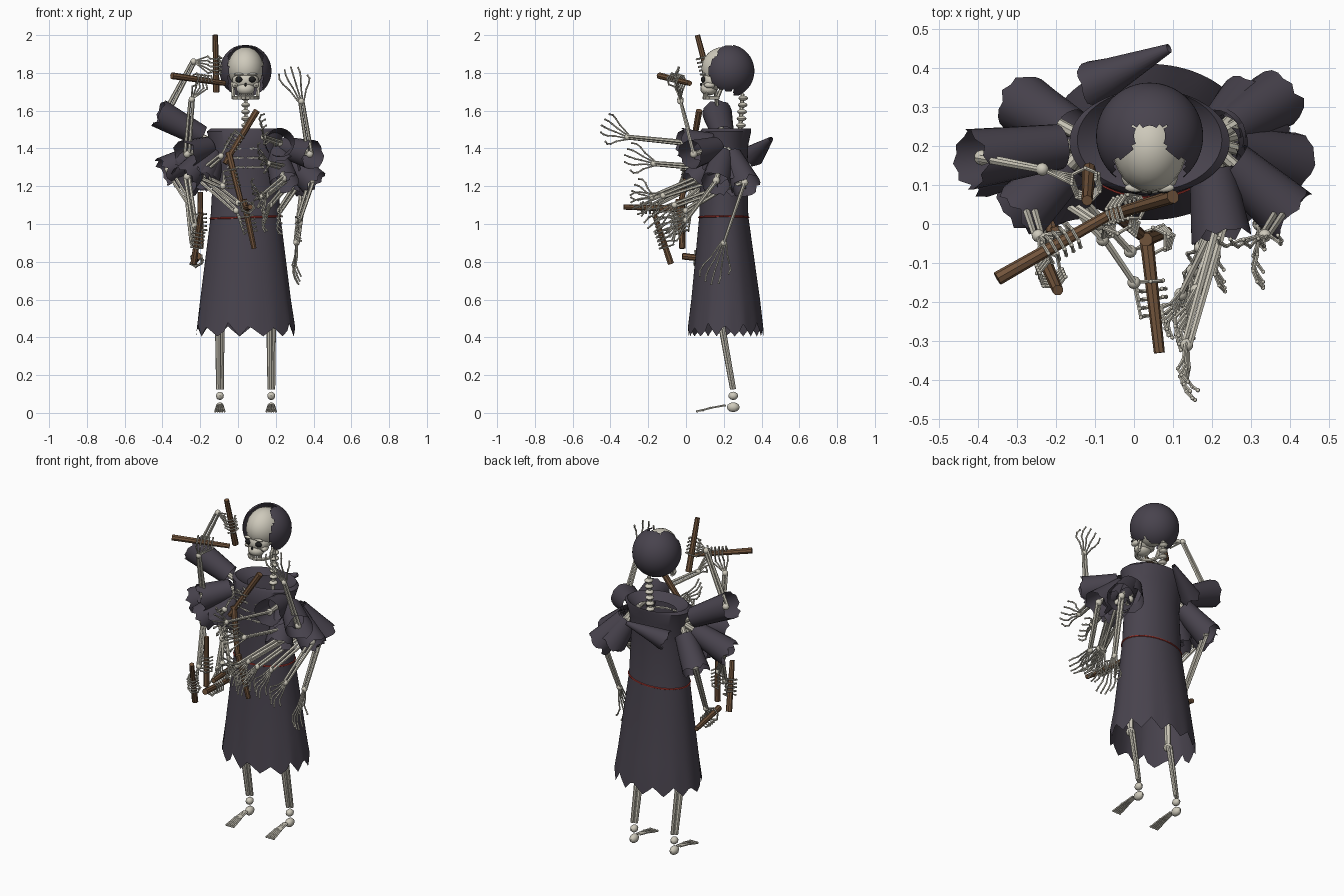
import bpy, bmesh, math, random
from mathutils import Vector as V, Matrix

if "Cube" in bpy.data.objects:
    bpy.data.objects.remove(bpy.data.objects["Cube"])
random.seed(4)
CX = 0.04  # body axis


def mat(name, c):
    m = bpy.data.materials.new(name)
    m.diffuse_color = (*c, 1)
    m.use_nodes = True
    m.node_tree.nodes["Principled BSDF"].inputs["Base Color"].default_value = m.diffuse_color
    return m


BONE = mat("bone", (0.62, 0.59, 0.50))
CLOTH = mat("cloth", (0.065, 0.056, 0.075))
WOOD = mat("wood", (0.17, 0.09, 0.045))
RED = mat("red", (0.4, 0.04, 0.03))
DARK = mat("dark", (0.015, 0.015, 0.015))


def finish(bm, name, m, angle=40):
    bmesh.ops.recalc_face_normals(bm, faces=bm.faces)
    me = bpy.data.meshes.new(name)
    bm.to_mesh(me)
    bm.free()
    me.materials.append(m)
    o = bpy.data.objects.new(name, me)
    bpy.context.collection.objects.link(o)
    bpy.context.view_layer.objects.active = o
    o.select_set(True)
    bpy.ops.object.shade_smooth_by_angle(angle=math.radians(angle))
    o.select_set(False)
    return o


def rod(bm, a, b, r1, r2=None, n=6):
    a, b = V(a), V(b)
    d = b - a
    q = d.to_track_quat('Z', 'Y').to_matrix().to_4x4()
    bmesh.ops.create_cone(bm, cap_ends=True, segments=n, radius1=r1, radius2=r2 or r1,
                          depth=d.length, matrix=Matrix.Translation((a + b) / 2) @ q)


def ball(bm, c, r, n=10):
    r = r if isinstance(r, tuple) else (r, r, r)
    bmesh.ops.create_uvsphere(bm, u_segments=n, v_segments=max(6, n // 2), radius=1,
                              matrix=Matrix.Translation(c) @ Matrix.Diagonal((*r, 1)))


def skin(bm, rings):
    vs = [[bm.verts.new(p) for p in r] for r in rings]
    n = len(vs[0])
    for a, b in zip(vs, vs[1:]):
        for i in range(n):
            bm.faces.new((a[i], a[(i + 1) % n], b[(i + 1) % n], b[i]))


def path(bm, pts, r):
    for a, b in zip(pts, pts[1:]):
        rod(bm, a, b, r, r * 0.8, 5)
        ball(bm, b, r * 1.15, 6)


# Flared sleeve with a torn cuff
def sleeve(name, a, b, r0=0.058, r1=0.078, t0=0.25, n=20):
    a, b = V(a), V(b)
    d = (b - a).normalized()
    u = d.orthogonal().normalized()
    w = d.cross(u)
    rings = []
    for t in (t0, 0.5, 0.8, 1.12):
        r = r0 + (r1 - r0) * (t - t0) / (1.12 - t0)
        ring = []
        for i in range(n):
            an = 2 * math.pi * i / n
            tear = random.uniform(-0.022, 0.012) if t > 1 else 0
            ring.append(a + (b - a) * t + d * tear + (u * math.cos(an) + w * math.sin(an)) * r)
        rings.append(ring)
    bm = bmesh.new()
    skin(bm, rings)
    finish(bm, name, CLOTH)


# Arm: upper bone, radius and ulna, wrist, then an open or gripping hand
def arm(name, side, e, w, t, stick=None):
    s, e, w, t = V((CX + side * 0.15, 0.21, 1.42)), V(e), V(w), V(t)
    s += (e - s).normalized() * 0.02
    sleeve(name + "_sleeve", s, e)
    bm = bmesh.new()
    rod(bm, s, e, 0.016, 0.014, 8)
    ball(bm, e, 0.02)
    d = (w - e).normalized()
    sd = d.cross(V((0, 1, 0.3))).normalized()
    for k in (-1, 1):
        rod(bm, e + sd * 0.011 * k, w + sd * 0.009 * k, 0.010, 0.008)
    ball(bm, w, 0.017)
    if stick:
        a, b = V(stick[0]), V(stick[1])
        ax = (b - a).normalized()
        out = w - t
        out = (out - ax * out.dot(ax)).normalized()
        tan = ax.cross(out)
        for i in range(5):
            c = t + ax * (i - 2) * 0.021
            pts = [w, c + out * 0.042 + ax * (i - 2) * 0.002]
            for an in (60, 125, 190, 250):
                k = math.radians(an) * (-1 if i == 0 else 1)
                pts.append(c + (out * math.cos(k) + tan * math.sin(k)) * 0.034)
            path(bm, pts, 0.005)
        wb = bmesh.new()
        rod(wb, a, b, 0.018, 0.014, 8)
        finish(wb, name + "_stick", WOOD)
    else:
        h = t - w
        f = h.normalized()
        across = f.cross(V((0, 1, 0)) if f.z > 0.6 else V((side, 0.2, 0.1))).normalized()
        palm = f.cross(across)
        for i in range(5):
            k = i - 2
            ln = h.length * (1 - 0.07 * abs(k - 0.3)) * (0.75 if i == 0 else 1)
            pts = [w + f * ln * q + across * k * 0.024 * z + palm * c
                   for q, z, c in ((0, 0.3, 0), (0.45, 0.9, 0), (0.7, 1.4, 0.008),
                                   (0.87, 1.6, -0.004), (1, 1.5, -0.02))]
            path(bm, pts, 0.005)
    finish(bm, name, BONE)


left = [((.38, .04, 1.37), (.335, -.03, 1.65), (.28, -.06, 1.83)),
        ((.35, .31, 1.22), (.31, .20, .90), (.30, .13, .68)),
        ((.39, .16, 1.23), (.32, .0, 1.02), (.31, -.15, .95)),
        ((.22, -.01, 1.43), (.135, -.31, 1.46), (.13, -.45, 1.52)),
        ((.25, .08, 1.30), (.16, -.17, 1.32), (.10, -.32, 1.36)),
        ((.27, .18, 1.25), (.15, -.12, 1.15), (.12, -.28, 1.08)),
        ((.28, .30, 1.23), (.17, -.06, 1.10), (.12, -.20, .98)),
        ((.24, .06, 1.24), (.12, -.18, 1.14), (.07, -.28, 1.17)),
        ((.32, .24, 1.22), (.22, -.0, 1.07), (.21, -.15, .97))]
for i, p in enumerate(left):
    arm(f"left_arm_{i+1}", 1, *p)

right = [((-.39, .17, 1.57), (-.235, .14, 1.86), (-.12, .10, 1.84), ((-.115, .14, 1.70), (-.12, .06, 2.0))),
         ((-.27, .05, 1.37), (-.245, -.03, 1.66), (-.19, -.05, 1.76), ((-.35, -.14, 1.785), (-.07, .02, 1.745))),
         ((-.37, .15, 1.29), (-.24, .03, 1.08), (-.20, -.02, 1.01), ((-.2, -.02, .87), (-.2, -.02, 1.17))),
         ((-.27, .06, 1.25), (-.23, -.05, .99), (-.215, -.12, .92), ((-.235, -.08, .79), (-.195, -.17, 1.06))),
         ((-.27, .30, 1.22), (-.24, .15, .90), (-.22, .09, .81), ((-.21, -.02, .83), (-.23, .23, .80))),
         ((-.21, .08, 1.26), (-.09, .0, 1.36), (-.02, .04, 1.44), ((.10, .07, 1.60), (-.07, .02, 1.32))),
         ((-.19, .08, 1.25), (-.08, -.04, 1.20), (-.03, .0, 1.24), ((-.05, .03, 1.38), (.02, -.03, 1.10))),
         ((-.17, .10, 1.24), (.0, -.15, 1.11), (.05, -.19, 1.09), ((.03, -.02, 1.08), (.065, -.33, 1.09))),
         ((-.20, .14, 1.24), (-.01, -.07, 1.07), (.06, -.04, 1.0), ((.03, -.04, 1.13), (.085, -.02, .87)))]
for i, p in enumerate(right):
    arm(f"right_arm_{i+1}", -1, *p)
# Loose sleeve crossing the back
sleeve("back_sleeve", (.09, .45, 1.45), (-.09, .365, 1.37), 0.012, 0.06, 0)

# Robe with zigzag hem and open collar
N = 78
bm = bmesh.new()
rings = []
teeth = [random.uniform(.04, .075) for _ in range(13)]
for z, rx, ry, y in ((.42, .262, .20, .21), (.6, .24, .182, .21), (1.04, .185, .13, .20), (1.3, .17, .125, .20),
                     (1.42, .185, .13, .20), (1.49, .205, .135, .21), (1.505, .185, .13, .215), (1.465, .12, .095, .23)):
    ring = []
    for i in range(N):
        an = 2 * math.pi * i / N
        tooth = (abs(i % 6 - 3) / 3 * teeth[i // 6] - 0.015) if z < .5 else 0
        ring.append((CX + rx * math.cos(an), y + ry * math.sin(an), z + tooth))
    rings.append(ring)
skin(bm, rings)
finish(bm, "robe", CLOTH)

# Belt cord
bm = bmesh.new()
pts = [V((CX + .186 * math.cos(a), .20 + .131 * math.sin(a), 1.035 + .006 * math.cos(a)))
       for a in [2 * math.pi * i / 40 for i in range(41)]]
for a, b in zip(pts, pts[1:]):
    rod(bm, a, b, 0.005)
finish(bm, "belt", RED)

# Hood: shell opened towards the face, fine mesh for a clean edge
bm = bmesh.new()
ball(bm, (CX, .225, 1.81), (.137, .137, .14), 64)
gone = []
for f in bm.faces:
    c = f.calc_center_median()
    wide = 0.04 + max(0, min(0.05, (1.94 - c.z) * 1.2))
    if c.z < 1.68 or (c.y < .25 and abs(c.x - CX) < wide):
        gone.append(f)
bmesh.ops.delete(bm, geom=gone, context='FACES')
finish(bm, "hood", CLOTH)

# Skull with cheekbones, upper jaw, lower jaw and teeth
bm = bmesh.new()
ball(bm, (CX, .20, 1.825), (.096, .118, .112), 24)
ball(bm, (CX, .14, 1.76), (.072, .058, .055), 14)
ball(bm, (CX, .12, 1.715), (.05, .045, .035), 14)
for s in (-1, 1):
    ball(bm, (CX + s * .055, .125, 1.735), (.018, .03, .016))
    ball(bm, (CX + s * .036, .093, 1.792), (.028, .012, .008))
    rod(bm, (CX + s * .07, .20, 1.75), (CX + s * .064, .17, 1.675), .010)
jaw = [(CX + .066 * math.cos(a), .175 + .08 * math.sin(a), 1.668) for a in [math.pi * (1 + i / 10) for i in range(11)]]
for a, b in zip(jaw, jaw[1:]):
    rod(bm, a, b, .010)
for i in range(8):
    x = (i - 3.5) * .011
    rod(bm, (CX + x, .092 + abs(x) * .5, 1.672), (CX + x, .092 + abs(x) * .5, 1.708), .005)
finish(bm, "skull", BONE)
bm = bmesh.new()
for s in (-1, 1):
    ball(bm, (CX + s * .035, .092, 1.765), (.02, .014, .016), 12)
ball(bm, (CX, .08, 1.738), (.006, .006, .010))
finish(bm, "eye_sockets", DARK)

# Neck vertebrae and ribs
bm = bmesh.new()
for i in range(7):
    ball(bm, (CX, .285 + .003 * i, 1.45 + .036 * i), (.024, .026, .014))
rod(bm, (CX, .28, 1.4), (CX, .30, 1.69), .011)
for k in range(3):
    for s in (-1, 1):
        path(bm, [V((CX + s * x, y, 1.40 - .05 * k)) for x, y in ((.13, .14), (.09, .095), (.04, .074), (.01, .078))], .006)
finish(bm, "neck_and_ribs", BONE)

# Legs and feet
for s, name in ((-1, "right"), (1, "left")):
    x = CX + s * .136
    bm = bmesh.new()
    ball(bm, (x, .18, .47), .026)
    rod(bm, (x, .18, .47), (x, .17, .85), .018)
    rod(bm, (x - .010, .185, .47), (x - .008, .245, .125), .016, .012, 8)
    rod(bm, (x + .014, .195, .47), (x + .011, .255, .125), .011, .010, 8)
    ball(bm, (x, .25, .09), (.022, .026, .022))
    ball(bm, (x, .25, .03), (.024, .034, .026))
    for k in range(-2, 3):
        path(bm, [V((x + k * .005, .21, .04)), V((x + k * .009, .13, .026)),
                  V((x + k * .011, .09, .015)), V((x + k * .012, .06, .009))], .006)
    finish(bm, name + "_leg", BONE)
